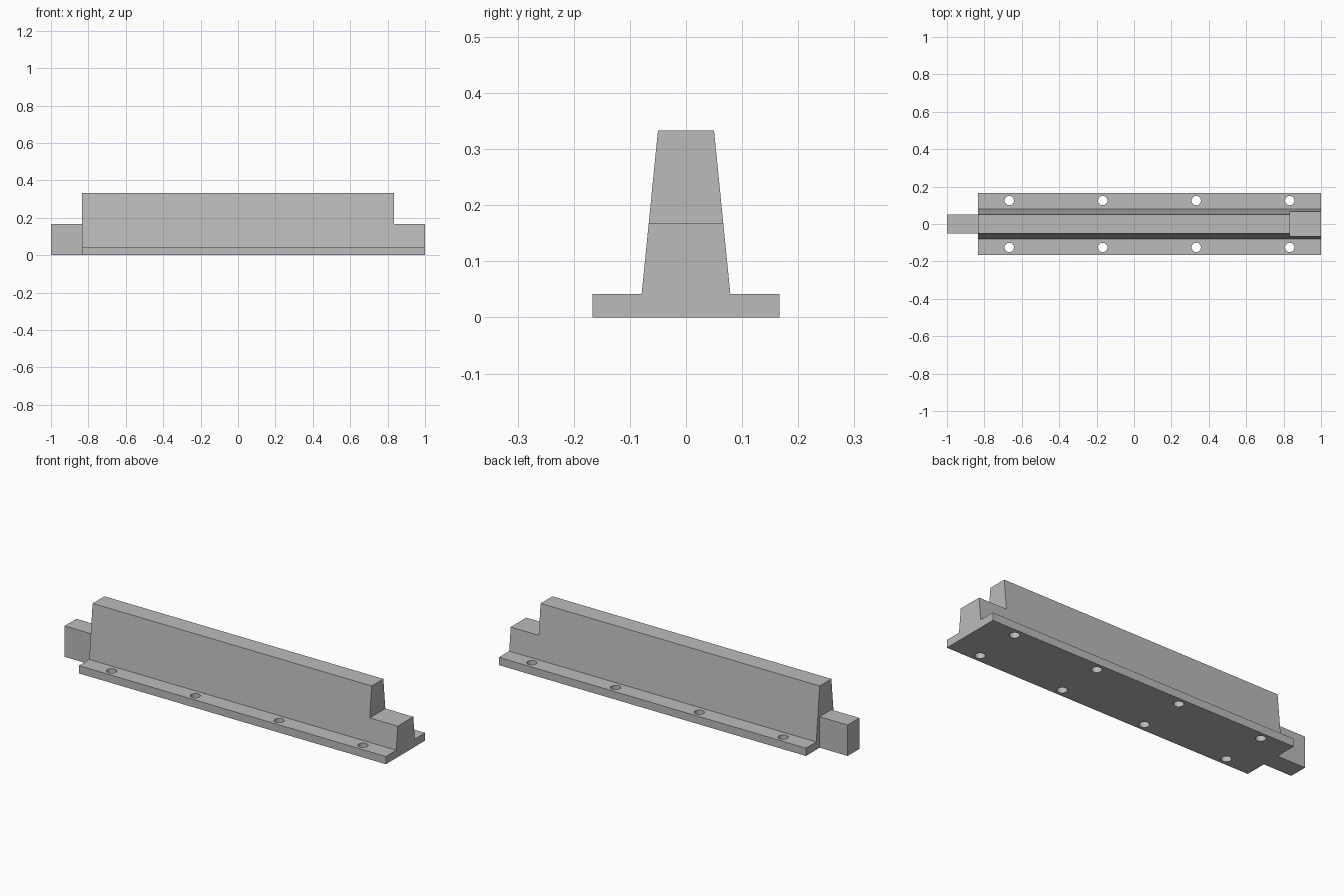
import bpy
import bmesh
from math import pi, cos, sin

cube = bpy.data.objects.get("Cube")
if cube:
    bpy.data.objects.remove(cube, do_unlink=True)

grey = bpy.data.materials.new("plain grey")
grey.use_nodes = True
colour = (0.5, 0.5, 0.5, 1)
grey.diffuse_color = colour
grey.node_tree.nodes["Principled BSDF"].inputs["Base Color"].default_value = colour

END = 0.833      # shoulder position at both ends
STEP = 0.167     # height of the tongue and the notch


def prism(name, outline, offset):
    """Extrude a closed outline of 3D points along an offset."""
    bm = bmesh.new()
    face = bm.faces.new([bm.verts.new(p) for p in outline])
    grown = bmesh.ops.extrude_face_region(bm, geom=[face])
    verts = [v for v in grown["geom"] if isinstance(v, bmesh.types.BMVert)]
    bmesh.ops.translate(bm, verts=verts, vec=offset)
    bmesh.ops.recalc_face_normals(bm, faces=bm.faces)
    mesh = bpy.data.meshes.new(name)
    bm.to_mesh(mesh)
    bm.free()
    mesh.materials.append(grey)
    obj = bpy.data.objects.new(name, mesh)
    bpy.context.collection.objects.link(obj)
    return obj


def block(name, x0, x1, half_width, z0, z1):
    w = half_width
    outline = [(x0, -w, z0), (x0, w, z0), (x0, w, z1), (x0, -w, z1)]
    return prism(name, outline, (x1 - x0, 0, 0))


def combine(target, tool, operation):
    """Apply a boolean and discard the tool."""
    mod = target.modifiers.new(operation.lower(), "BOOLEAN")
    mod.operation = operation
    mod.solver = "EXACT"
    mod.object = tool
    bpy.context.view_layer.objects.active = target
    bpy.ops.object.modifier_apply(modifier=mod.name)
    bpy.data.objects.remove(tool, do_unlink=True)


# Flanged rail with a tapered web
half = [(0.167, 0), (0.167, 0.042), (0.079, 0.042), (0.05, 0.333)]
profile = half + [(-y, z) for y, z in reversed(half)]
rail = prism("flanged_rail", [(-END, y, z) for y, z in profile], (1 + END, 0, 0))

# Half-height notch at one end
combine(rail, block("notch_cutter", END, 1.1, 0.2, STEP, 0.5), "DIFFERENCE")

# Bolt holes along both flanges
for x in (-0.667, -0.167, 0.333, 0.833):
    for y in (-0.125, 0.125):
        ring = [(x + 0.025 * cos(i * pi / 16), y + 0.025 * sin(i * pi / 16), -0.1)
                for i in range(32)]
        combine(rail, prism("hole_cutter", ring, (0, 0, 0.2)), "DIFFERENCE")

# Square tongue at the other end
combine(rail, block("end_tongue", -1, -END + 0.02, 0.05, 0, STEP), "UNION")

# Smooth hole walls, sharp edges everywhere else
rail.select_set(True)
bpy.context.view_layer.objects.active = rail
bpy.ops.object.shade_smooth_by_angle()
